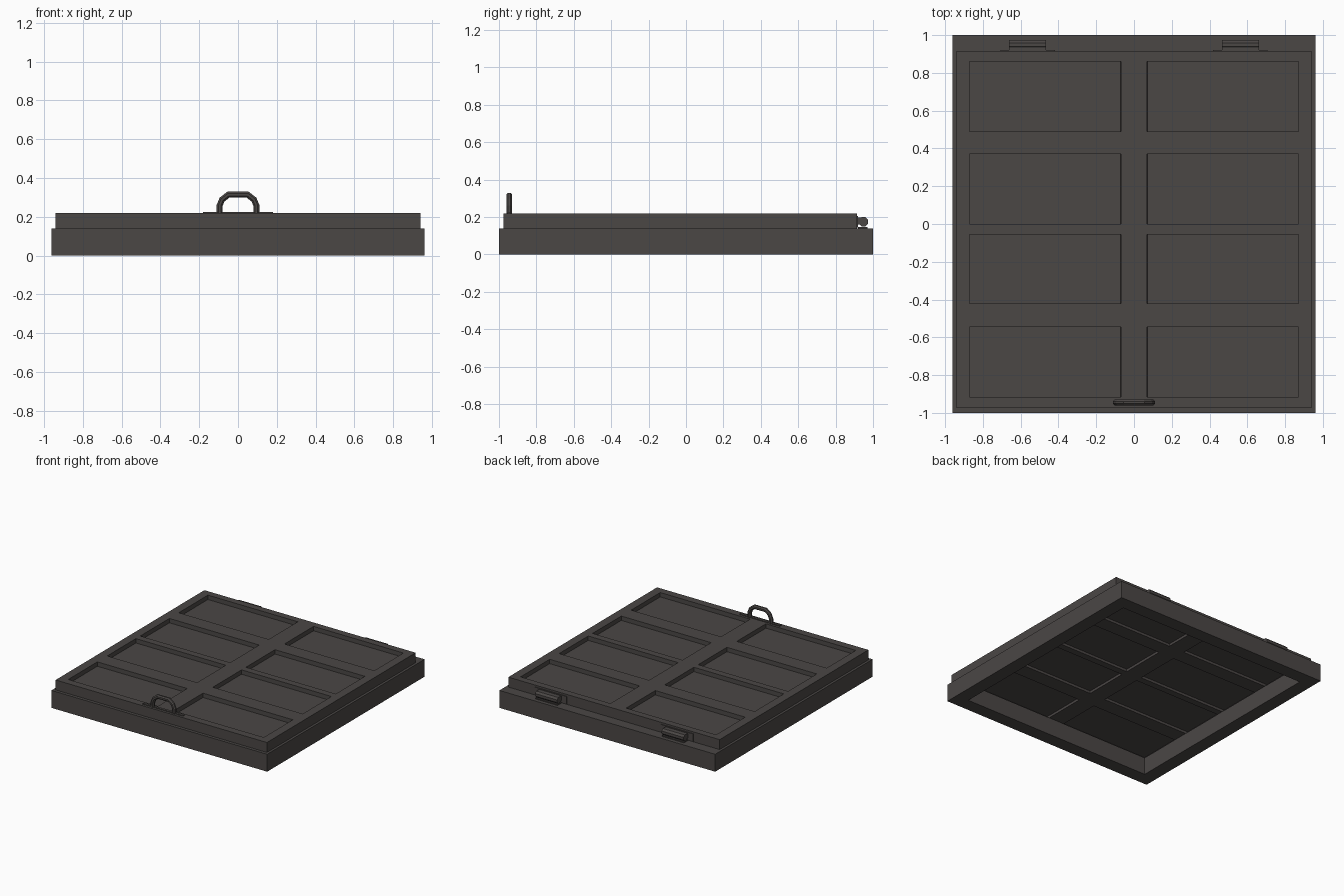
import bpy, bmesh, math
from mathutils import Vector

if "Cube" in bpy.data.objects:
    bpy.data.objects.remove(bpy.data.objects["Cube"])

metal = bpy.data.materials.new("dark iron")
metal.diffuse_color = (0.070, 0.063, 0.060, 1)
metal.use_nodes = True
metal.node_tree.nodes["Principled BSDF"].inputs["Base Color"].default_value = metal.diffuse_color


def finish(bm, name):
    bmesh.ops.recalc_face_normals(bm, faces=bm.faces)
    me = bpy.data.meshes.new(name)
    bm.to_mesh(me)
    bm.free()
    me.materials.append(metal)
    ob = bpy.data.objects.new(name, me)
    bpy.context.collection.objects.link(ob)
    return ob


def box(name, lo, hi):
    bm = bmesh.new()
    bmesh.ops.create_cube(bm, size=1)
    for v in bm.verts:
        v.co = Vector([(a + b) / 2 + c * (b - a) for a, b, c in zip(lo, hi, v.co)])
    return finish(bm, name)


def grid_slab(xs, ys, z0, z1, keep=lambda i, j: True):
    """Slab made of grid cells, extruded from z0 to z1."""
    bm = bmesh.new()
    vs = [[bm.verts.new((x, y, z0)) for y in ys] for x in xs]
    for i in range(len(xs) - 1):
        for j in range(len(ys) - 1):
            if keep(i, j):
                bm.faces.new((vs[i][j], vs[i + 1][j], vs[i + 1][j + 1], vs[i][j + 1]))
    ext = bmesh.ops.extrude_face_region(bm, geom=bm.faces[:], use_keep_orig=True)
    bmesh.ops.translate(bm, vec=(0, 0, z1 - z0),
                        verts=[g for g in ext["geom"] if isinstance(g, bmesh.types.BMVert)])
    bmesh.ops.recalc_face_normals(bm, faces=bm.faces)
    return bm


# Open base frame
W = 0.11
finish(grid_slab([-0.96, -0.96 + W, 0.96 - W, 0.96], [-1, -1 + W, 1 - W, 1], 0, 0.14,
                 lambda i, j: (i, j) != (1, 1)), "base_frame")

# Lid with eight panels recessed on both sides
xs = [-0.94, -0.87, -0.07, 0.07, 0.87, 0.94]
ys = [-0.975, -0.915, -0.545, -0.42, -0.055, 0.0, 0.37, 0.49, 0.86, 0.915]
bm = grid_slab(xs, ys, 0.14, 0.22)
cells = [((xs[i] + xs[i + 1]) / 2, (ys[j] + ys[j + 1]) / 2) for i in (1, 3) for j in (1, 3, 5, 7)]
for side, depth in ((1, 0.035), (-1, 0.02)):
    panels = [f for f in bm.faces if f.normal.z * side > 0.9 and
              any((f.calc_center_median().xy - Vector(c)).length < 0.01 for c in cells)]
    bmesh.ops.inset_individual(bm, faces=panels, thickness=0.0005, depth=-depth)
finish(bm, "lid")

# Hinges: leaf on the lid, foot on the frame, faceted barrel
for side, label in ((-1, "left"), (1, "right")):
    c = side * 0.563
    box(f"hinge_leaf_{label}", (c - 0.145, 0.913, 0.145), (c + 0.145, 0.92, 0.205))
    box(f"hinge_foot_{label}", (c - 0.098, 0.92, 0.139), (c + 0.098, 0.97, 0.148))
    box(f"hinge_knuckle_{label}", (c - 0.098, 0.918, 0.16), (c + 0.098, 0.95, 0.198))
    bm = bmesh.new()
    bmesh.ops.create_cone(bm, cap_ends=True, segments=8, radius1=0.027, radius2=0.027, depth=0.196)
    for v in bm.verts:
        a = math.pi / 8
        x, y, z = v.co
        v.co = (c + z, 0.949 + x * math.cos(a) - y * math.sin(a),
                0.175 + x * math.sin(a) + y * math.cos(a))
    finish(bm, f"hinge_barrel_{label}")

# Handle: faceted tube swept along an arch
half = [(0.095, 0.21), (0.095, 0.258), (0.082, 0.289), (0.05, 0.314)]
path = half + [(-x, z) for x, z in reversed(half)]
R, N = 0.0165, 8
bm = bmesh.new()
rings = []
for k, p in enumerate(path):
    p = Vector(p)
    d0 = (p - Vector(path[k - 1])).normalized() if k else Vector((0, 1))
    d1 = (Vector(path[k + 1]) - p).normalized() if k < len(path) - 1 else Vector((0, -1))
    t = (d0 + d1).normalized()
    n = Vector((t.y, -t.x)) / max(t.dot(d1), 0.5)
    ring = []
    for s in range(N):
        a = 2 * math.pi * (s + 0.5) / N
        q = p + n * R * math.cos(a)
        ring.append(bm.verts.new((q.x, -0.945 + R * math.sin(a), q.y)))
    rings.append(ring)
for r0, r1 in zip(rings, rings[1:]):
    for s in range(N):
        bm.faces.new((r0[s], r0[(s + 1) % N], r1[(s + 1) % N], r1[s]))
bm.faces.new(rings[0])
bm.faces.new(rings[-1])
finish(bm, "handle")

# Thin mounting strip under the handle
box("handle_plate", (-0.18, -0.955, 0.215), (0.18, -0.935, 0.226))
